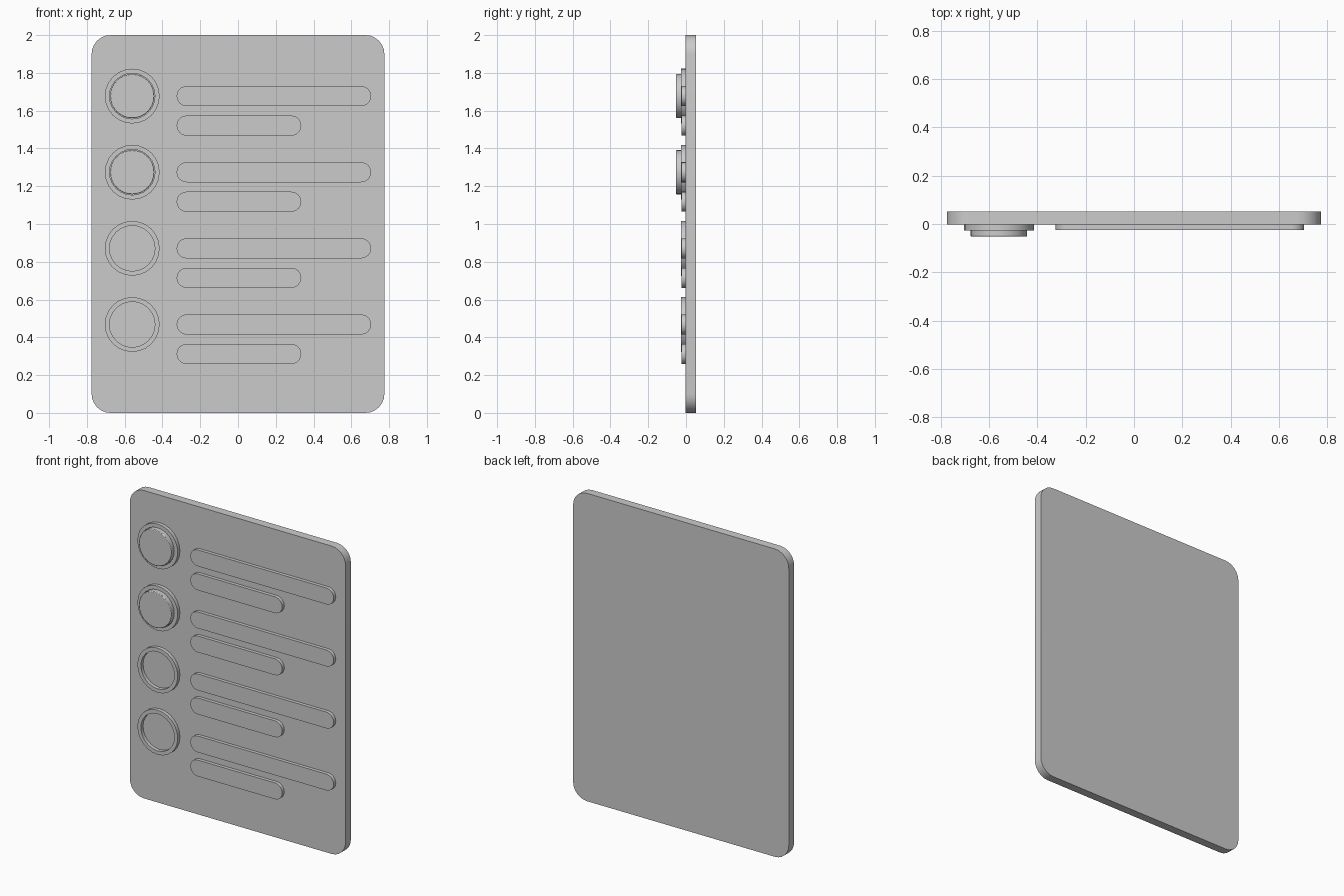
import bpy, math
from mathutils import Matrix

cube = bpy.data.objects.get("Cube")
if cube:
    bpy.data.objects.remove(cube, do_unlink=True)

grey = bpy.data.materials.new("plain grey")
grey.use_nodes = True
COLOR = (0.6, 0.6, 0.6, 1)
grey.diffuse_color = COLOR
grey.node_tree.nodes["Principled BSDF"].inputs["Base Color"].default_value = COLOR


def rounded_outline(width, height, radius, steps):
    """Counter-clockwise outline of a rounded rectangle in x, z."""
    points = []
    for corner, (sx, sz) in enumerate([(1, 1), (-1, 1), (-1, -1), (1, -1)]):
        for i in range(steps + 1):
            a = math.pi / 2 * (corner + i / steps)
            p = (sx * (width / 2 - radius) + radius * math.cos(a),
                 sz * (height / 2 - radius) + radius * math.sin(a))
            if not points or math.dist(p, points[-1]) > 1e-5:
                points.append(p)
    if math.dist(points[0], points[-1]) < 1e-5:
        points.pop()
    return points


def plate(name, x, z, front, back, outline, bevel=0.0, hole=0.0):
    """Extrude an outline from front to back, optionally with a round hole."""
    n = len(outline)
    if hole:
        inner = [(px * hole, pz * hole) for px, pz in outline]
        loops = [(outline, back), (outline, front), (inner, front), (inner, back)]
    else:
        loops = [(outline, back), (outline, front)]
    verts = [(px, y, pz) for loop, y in loops for px, pz in loop]
    faces = []
    count = len(loops)
    for k in range(count if hole else count - 1):
        a, b = k * n, (k + 1) % count * n
        faces += [(a + i, a + (i + 1) % n, b + (i + 1) % n, b + i) for i in range(n)]
    if not hole:
        faces += [tuple(reversed(range(n))), tuple(range(n, 2 * n))]
    mesh = bpy.data.meshes.new(name)
    mesh.from_pydata(verts, [], faces)
    mesh.materials.append(grey)
    obj = bpy.data.objects.new(name, mesh)
    obj.location = (x, 0, z)
    bpy.context.collection.objects.link(obj)
    bpy.ops.object.select_all(action="DESELECT")
    obj.select_set(True)
    bpy.context.view_layer.objects.active = obj
    bpy.ops.object.mode_set(mode="EDIT")
    bpy.ops.mesh.select_all(action="SELECT")
    bpy.ops.mesh.normals_make_consistent(inside=False)
    bpy.ops.object.mode_set(mode="OBJECT")
    bpy.ops.object.shade_smooth_by_angle(angle=math.radians(35))
    if bevel:
        mod = obj.modifiers.new("soft edge", "BEVEL")
        mod.width, mod.segments = bevel, 2
        mod.limit_method, mod.angle_limit = "ANGLE", math.radians(50)
    return obj


def circle(radius, steps):
    return rounded_outline(2 * radius, 2 * radius, radius, steps)


# Backing board
FACE = -0.003
plate("board", 0, 1, FACE, 0.052, rounded_outline(1.55, 2, 0.1, 6))

# Four rows: a ring with two text bars; the upper two rings hold a button
for row in range(4):
    z = 1.677 - row * 0.403
    plate(f"ring_{row + 1}", -0.56, z, -0.026, FACE + 0.002, circle(0.145, 6), hole=0.83)
    if row < 2:
        plate(f"button_{row + 1}", -0.56, z, -0.052, FACE + 0.002, circle(0.117, 8), 0.004)
    plate(f"long_bar_{row + 1}", 0.19, z, -0.025, FACE + 0.002,
          rounded_outline(1.03, 0.106, 0.053, 6))
    plate(f"short_bar_{row + 1}", 0.005, z - 0.156, -0.025, FACE + 0.002,
          rounded_outline(0.66, 0.106, 0.053, 6))
